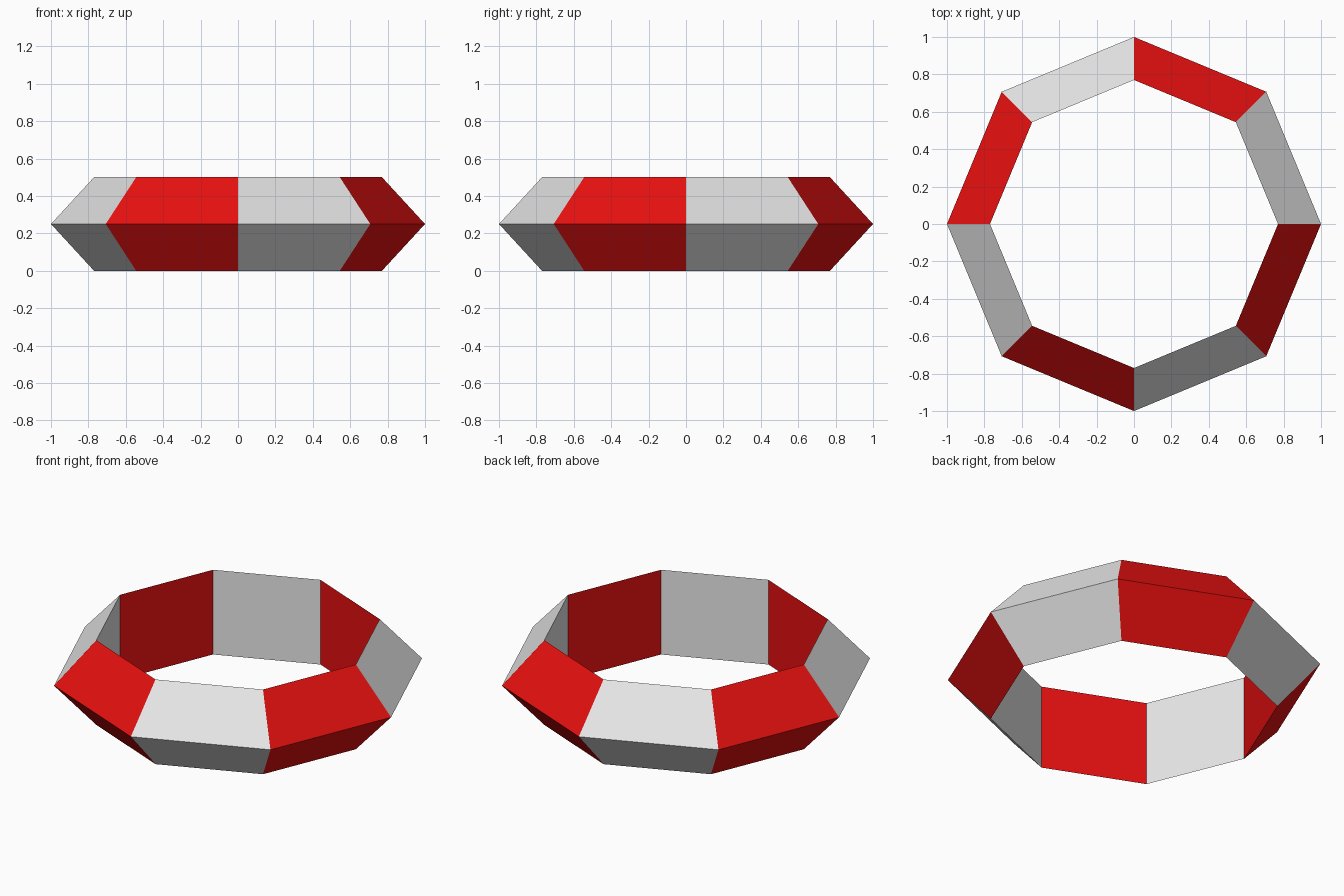
import bpy, bmesh, math

if "Cube" in bpy.data.objects:
    bpy.data.objects.remove(bpy.data.objects["Cube"])

SIDES = 8
# Triangular cross-section of the ring: (radius, height)
PROFILE = [(1.0, 0.25), (0.77, 0.5), (0.77, 0.0)]


def material(name, color):
    m = bpy.data.materials.new(name)
    m.diffuse_color = (*color, 1)
    m.use_nodes = True
    m.node_tree.nodes["Principled BSDF"].inputs["Base Color"].default_value = m.diffuse_color
    return m


# Ring swept around z, alternating white and red segments
bm = bmesh.new()
rings = []
for i in range(SIDES):
    a = math.tau * i / SIDES
    rings.append([bm.verts.new((r * math.cos(a), r * math.sin(a), z)) for r, z in PROFILE])
for i in range(SIDES):
    here, there = rings[i], rings[(i + 1) % SIDES]
    for j in range(3):
        k = (j + 1) % 3
        face = bm.faces.new((here[j], there[j], there[k], here[k]))
        face.material_index = i % 2
bmesh.ops.recalc_face_normals(bm, faces=bm.faces)

mesh = bpy.data.meshes.new("life_ring")
bm.to_mesh(mesh)
bm.free()
mesh.materials.append(material("white", (0.8, 0.8, 0.8)))
mesh.materials.append(material("red", (0.8, 0.005, 0.005)))
ring = bpy.data.objects.new("life_ring", mesh)
bpy.context.collection.objects.link(ring)
